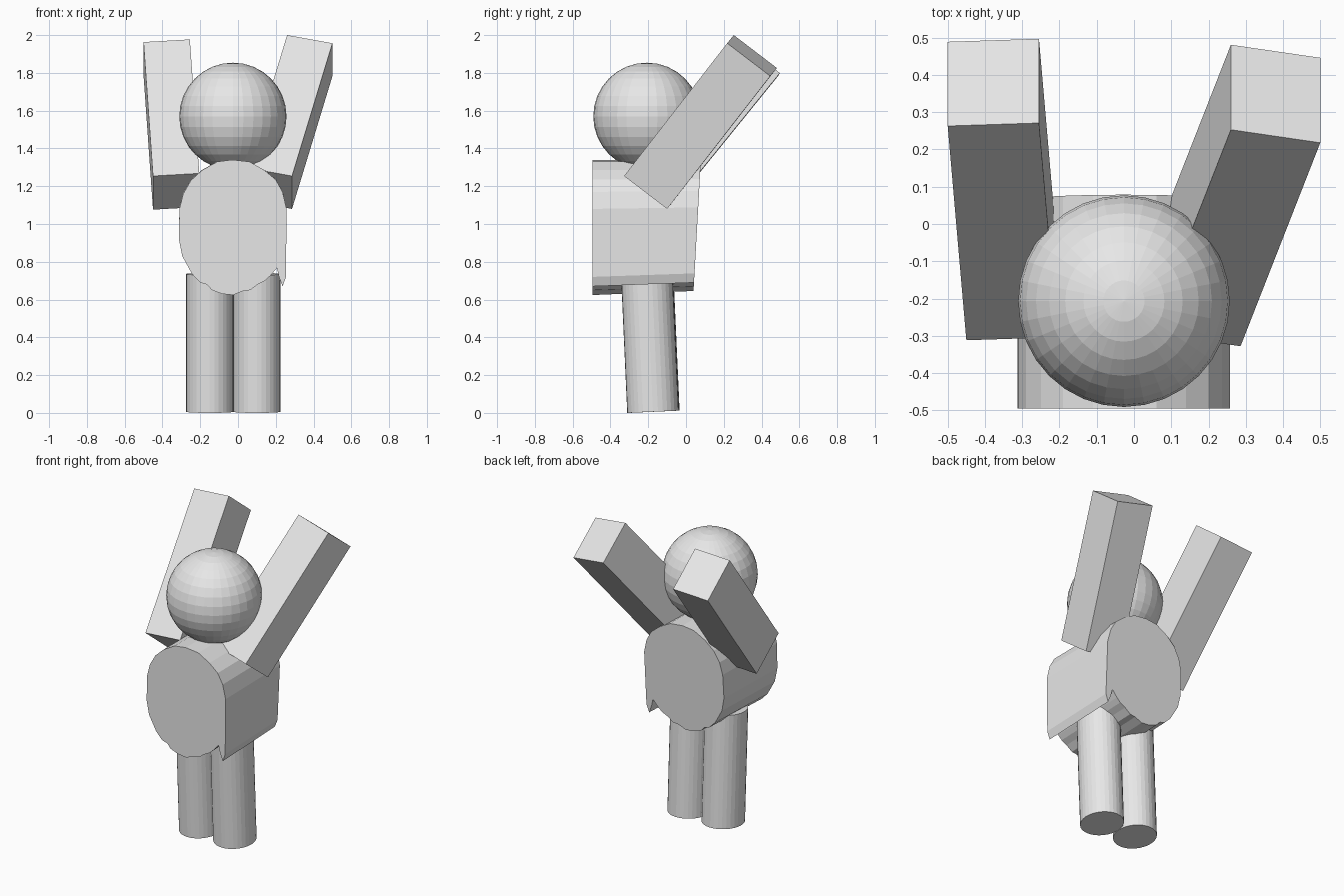
import bpy
import bmesh
import math
from mathutils import Vector, Matrix

cube = bpy.data.objects.get("Cube")
if cube:
    bpy.data.objects.remove(cube, do_unlink=True)

grey = bpy.data.materials.new("plain grey")
grey.use_nodes = True
grey.diffuse_color = (0.8, 0.8, 0.8, 1)
grey.node_tree.nodes["Principled BSDF"].inputs["Base Color"].default_value = (0.8, 0.8, 0.8, 1)


def finish(name, bm):
    """Turn a bmesh into a flat shaded grey object."""
    bmesh.ops.recalc_face_normals(bm, faces=bm.faces)
    mesh = bpy.data.meshes.new(name)
    bm.to_mesh(mesh)
    bm.free()
    mesh.materials.append(grey)
    obj = bpy.data.objects.new(name, mesh)
    bpy.context.collection.objects.link(obj)
    return obj


def arm(name, corner, across, depth, along):
    """Box spanned by three edge vectors from its lower front corner."""
    corner, across, depth, along = map(Vector, (corner, across, depth, along))
    bm = bmesh.new()
    bmesh.ops.create_cube(bm, size=1)
    for v in bm.verts:
        a, d, l = v.co + Vector((0.5, 0.5, 0.5))
        v.co = corner + across * a + depth * d + along * l
    return finish(name, bm)


def leg(name, x, y):
    """Slightly oval cylinder leaning forward towards the hip."""
    bm = bmesh.new()
    length = 0.73
    bmesh.ops.create_cone(bm, cap_ends=True, segments=32,
                          radius1=0.125, radius2=0.125, depth=length)
    bmesh.ops.translate(bm, vec=(0, 0, length / 2), verts=bm.verts)
    place = (Matrix.Translation((x, y, 0.006))
             @ Matrix.Rotation(0.045, 4, 'X')
             @ Matrix.Diagonal((1, 1.09, 1, 1)))
    bmesh.ops.transform(bm, matrix=place, verts=bm.verts)
    return finish(name, bm)


# Head
bm = bmesh.new()
bmesh.ops.create_uvsphere(bm, u_segments=32, v_segments=16, radius=0.284,
                          matrix=Matrix.Translation((-0.027, -0.207, 1.57)))
finish("head", bm)

# Torso: rounded outline with a ragged lower edge, run from front to back
outline = [
    (-0.03, 1.34), (-0.11, 1.33), (-0.19, 1.285), (-0.25, 1.23), (-0.29, 1.16),
    (-0.31, 1.08), (-0.313, 0.92), (-0.295, 0.83), (-0.243, 0.735), (-0.2, 0.69),
    (-0.165, 0.68), (-0.138, 0.65), (-0.085, 0.63), (-0.026, 0.624),
    (0.026, 0.645), (0.064, 0.65), (0.105, 0.68), (0.143, 0.7), (0.17, 0.725),
    (0.206, 0.767), (0.217, 0.72), (0.236, 0.67), (0.254, 0.72), (0.257, 1.08),
    (0.236, 1.17), (0.2, 1.235), (0.14, 1.285), (0.06, 1.33),
]
bm = bmesh.new()
front = [bm.verts.new((x, -0.495, z)) for x, z in outline]
back = []
for x, z in outline:
    z = 1.34 - (1.34 - z) * 0.97
    back.append(bm.verts.new((x, 0.04 + (z - 0.65) * 0.056, z)))
bm.faces.new(front)
bm.faces.new(back[::-1])
for i in range(len(outline)):
    j = (i + 1) % len(outline)
    bm.faces.new((front[i], back[i], back[j], front[j]))
finish("torso", bm)

# Raised arms
arm("left_arm", (0.046, -0.293, 1.297), (0.24, -0.035, -0.043),
    (0, 0.228, -0.174), (0.214, 0.546, 0.703))
arm("right_arm", (-0.45, -0.312, 1.254), (0.245, 0.008, 0.014),
    (0, 0.226, -0.178), (-0.05, 0.575, 0.709))

# Legs
leg("left_leg", 0.1, -0.175)
leg("right_leg", -0.15, -0.17)
